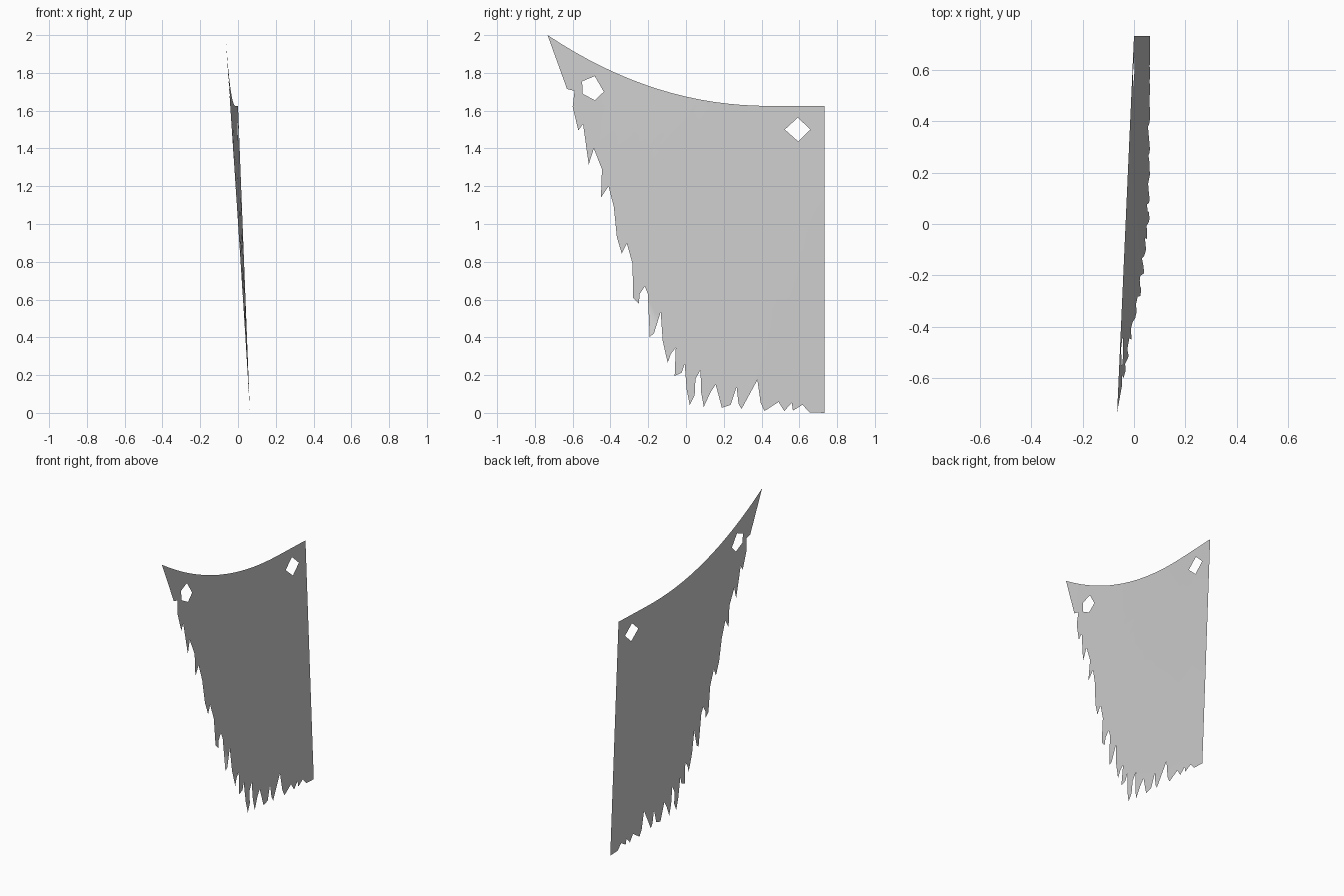
import bpy, bmesh

if "Cube" in bpy.data.objects:
    bpy.data.objects.remove(bpy.data.objects["Cube"])

HALF = 0.733

# Tattered edge as (y, z), from the high tip down and along the hem
TATTERS = [
    (-.63, 1.715), (-.59, 1.705), (-.60, 1.62), (-.57, 1.495), (-.545, 1.53),
    (-.515, 1.315), (-.488, 1.40), (-.445, 1.29), (-.45, 1.14), (-.41, 1.20),
    (-.382, 1.09), (-.366, .93), (-.34, .843), (-.313, .897), (-.283, .79),
    (-.28, .61), (-.25, .578), (-.245, .63), (-.218, .67), (-.202, .63),
    (-.192, .403), (-.17, .42), (-.134, .535), (-.123, .38), (-.097, .265),
    (-.08, .313), (-.054, .345), (-.06, .196), (-.023, .212), (-.007, .26),
    (.004, .12), (.02, .042), (.046, .095), (.05, .18), (.077, .228),
    (.08, .11), (.094, .032), (.13, .11), (.157, .15), (.19, .027),
    (.236, .042), (.268, .138), (.278, .048), (.294, .021), (.378, .175),
    (.395, .053), (.416, .01), (.49, .058), (.52, .01), (.56, .053),
    (.566, .012), (.617, .043), (.653, .003), (HALF, 0)]
PENTAGON_HOLE = [(-.55, 1.755), (-.483, 1.783), (-.435, 1.70),
                 (-.483, 1.655), (-.547, 1.69)]
DIAMOND_HOLE = [(.523, 1.50), (.592, 1.563), (.659, 1.50), (.594, 1.437)]


def top_z(y):
    """Height of the sagging top edge."""
    return 1.625 + 0.375 * (max(0, .45 - y) / 1.183) ** 2.1


def twist_x(y, z):
    """Slight twist: top edge slants, hem stays straight."""
    top = (y - HALF) * 0.0448
    return 0.063 + (top - 0.063) * z / top_z(y)


def add_loop(bm, pts):
    vs = [bm.verts.new((0, y, z)) for y, z in pts]
    for a, b in zip(vs, vs[1:] + vs[:1]):
        bm.edges.new((a, b))


# Flat sheet: outline plus the two holes
bm = bmesh.new()
N = 20
ys = [HALF - 2 * HALF * i / N for i in range(N + 1)]
add_loop(bm, TATTERS + [(y, top_z(y)) for y in ys])
add_loop(bm, PENTAGON_HOLE)
add_loop(bm, DIAMOND_HOLE)
bmesh.ops.triangle_fill(bm, edges=bm.edges[:], use_beauty=True,
                        normal=(1, 0, 0))

# Cut into a grid so that the twist bends smoothly
for axis, start, count in ((1, -.6, 9), (2, .2, 9)):
    for i in range(count):
        co, no = [0, 0, 0], [0, 0, 0]
        co[axis] = start + i * (.15 if axis == 1 else .2) + .003
        no[axis] = 1
        bmesh.ops.bisect_plane(bm, geom=bm.verts[:] + bm.edges[:] + bm.faces[:],
                               plane_co=co, plane_no=no)

# Twist the sheet, facing +x
for v in bm.verts:
    v.co.x = twist_x(v.co.y, v.co.z)
bm.normal_update()
for f in bm.faces:
    if f.normal.x < 0:
        f.normal_flip()
    f.smooth = True

mesh = bpy.data.meshes.new("tattered_cloth")
bm.to_mesh(mesh)
bm.free()
bpy.context.collection.objects.link(bpy.data.objects.new("tattered_cloth", mesh))
